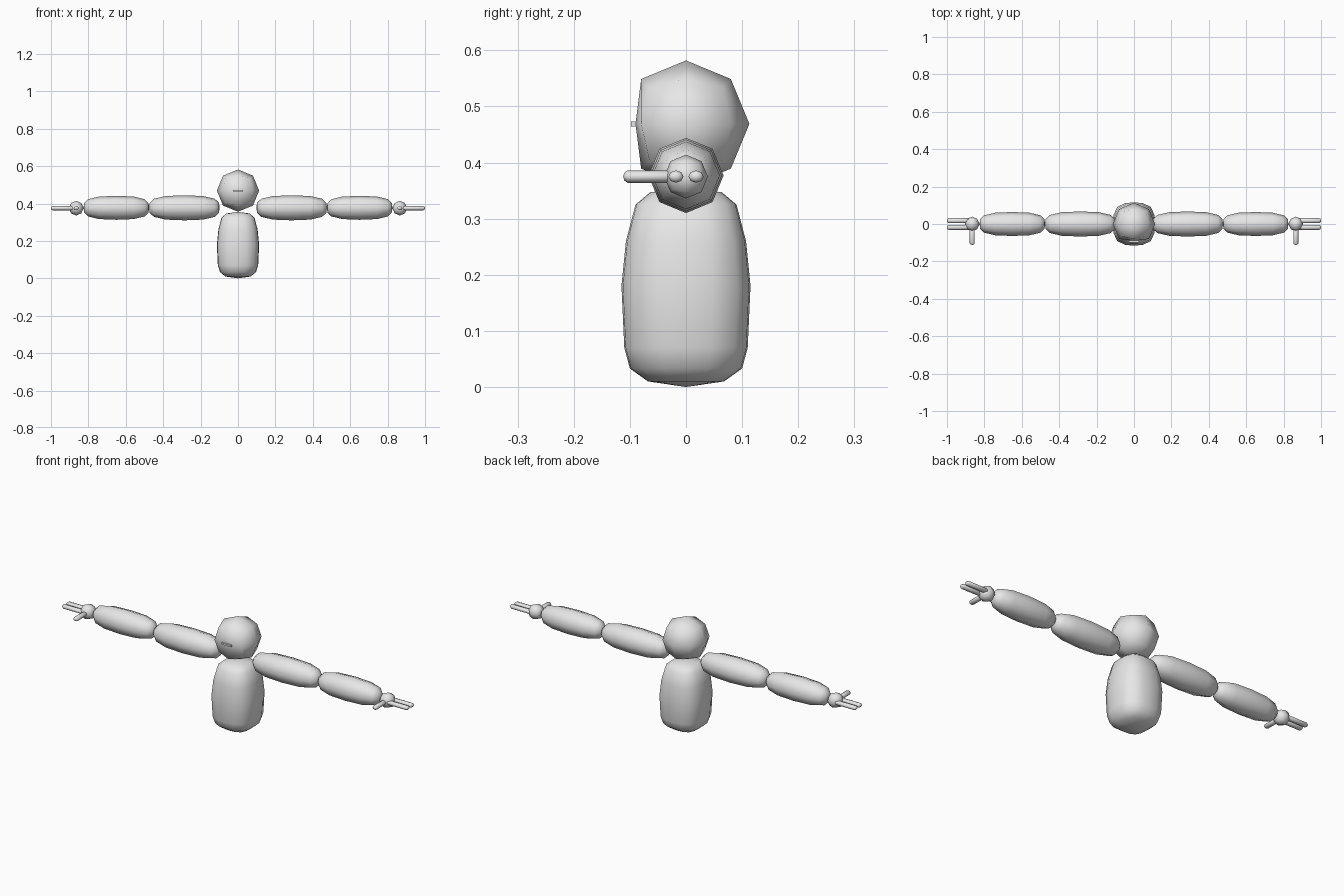
import bpy, bmesh, math
from mathutils import Vector

if "Cube" in bpy.data.objects:
    bpy.data.objects.remove(bpy.data.objects["Cube"])

mat = bpy.data.materials.new("light grey")
mat.diffuse_color = (0.8, 0.8, 0.8, 1)
mat.use_nodes = True
mat.node_tree.nodes["Principled BSDF"].inputs["Base Color"].default_value = mat.diffuse_color


def finish(name, bm, smooth=True):
    bmesh.ops.recalc_face_normals(bm, faces=bm.faces)
    me = bpy.data.meshes.new(name)
    bm.to_mesh(me)
    bm.free()
    me.materials.append(mat)
    if smooth:
        me.shade_smooth()
    ob = bpy.data.objects.new(name, me)
    bpy.context.collection.objects.link(ob)
    return ob


def loft(name, rings, place, sides=8, power=2.0):
    """Rings are (distance, half width, half height); place maps (d, u, v) to a point.
    The first and last rings with zero size become pole points."""
    bm = bmesh.new()
    loops = []
    for d, a, b in rings:
        if a == 0:
            loops.append([bm.verts.new(place(d, 0, 0))])
            continue
        loop = []
        for i in range(sides):
            t = 2 * math.pi * i / sides
            c, s = math.cos(t), math.sin(t)
            k = (abs(c) ** power + abs(s) ** power) ** (-1 / power)
            loop.append(bm.verts.new(place(d, a * c * k, b * s * k)))
        loops.append(loop)
    for p, q in zip(loops, loops[1:]):
        for i in range(sides):
            j = (i + 1) % sides
            if len(p) == 1:
                bm.faces.new((p[0], q[i], q[j]))
            elif len(q) == 1:
                bm.faces.new((p[i], p[j], q[0]))
            else:
                bm.faces.new((p[i], p[j], q[j], q[i]))
    return finish(name, bm)


def ball(name, center, radius, front=None):
    """Cube cut once and pushed out to a sphere; front limits its -y side."""
    bm = bmesh.new()
    bmesh.ops.create_cube(bm, size=2)
    bmesh.ops.subdivide_edges(bm, edges=bm.edges[:], cuts=1, use_grid_fill=True)
    for v in bm.verts:
        v.co = v.co.normalized() * radius
        if front and v.co.y < -front:
            v.co.y = -front
        v.co += Vector(center)
    return finish(name, bm)


# Torso: rounded, slightly tapering box
loft("torso",
     [(0.0, 0, 0), (0.01, 0.068, 0.068), (0.033, 0.096, 0.10), (0.07, 0.108, 0.110),
      (0.18, 0.113, 0.115), (0.26, 0.105, 0.107), (0.325, 0.088, 0.09),
      (0.347, 0.062, 0.064), (0.355, 0, 0)],
     lambda d, u, v: (u, v, d), sides=16, power=3.0)

# Head with flattened face
ball("head", (0, 0, 0.469), 0.113, front=0.09)

# Mouth plate on the face
bm = bmesh.new()
bmesh.ops.create_cube(bm, size=1)
for v in bm.verts:
    v.co = Vector((v.co.x * 0.055, v.co.y * 0.009 - 0.0935, v.co.z * 0.009 + 0.469))
finish("mouth", bm, smooth=False)

# Arms, hands and fingers on both sides
Z = 0.377
for side, s in (("right", 1), ("left", -1)):
    def along_x(y, z, s=s):
        return lambda d, u, v: (s * d, y + u, z + v)

    def capsule(name, start, end, r):
        prof = [(0, 0), (0.004, 0.40), (0.025, 0.72), (0.085, 0.94), (0.18, 1.0)]
        span = (end - start) / 0.36
        rings = [(start + d * span, k * r, k * r) for d, k in prof]
        rings += [(end - d * span, k * r, k * r) for d, k in reversed(prof[:-1])]
        loft(name, rings, along_x(0, Z))

    capsule(side + "_upper_arm", 0.098, 0.476, 0.067)
    capsule(side + "_forearm", 0.475, 0.826, 0.064)
    ball(side + "_hand", (s * 0.865, 0, 0.375), 0.039)

    def finger(name, start, end, place):
        loft(name, [(start, 0, 0), (start + 0.002, 0.009, 0.007), (start + 0.008, 0.0135, 0.011),
                    (end - 0.008, 0.0135, 0.011), (end - 0.002, 0.009, 0.007), (end, 0, 0)], place)

    for n, y in (("front", -0.018), ("back", 0.018)):
        finger(f"{side}_{n}_finger", 0.875, 1.0, along_x(y, 0.375))
    finger(side + "_thumb", 0.02, 0.112, lambda d, u, v, s=s: (s * 0.865 + u, -d, 0.375 + v))
